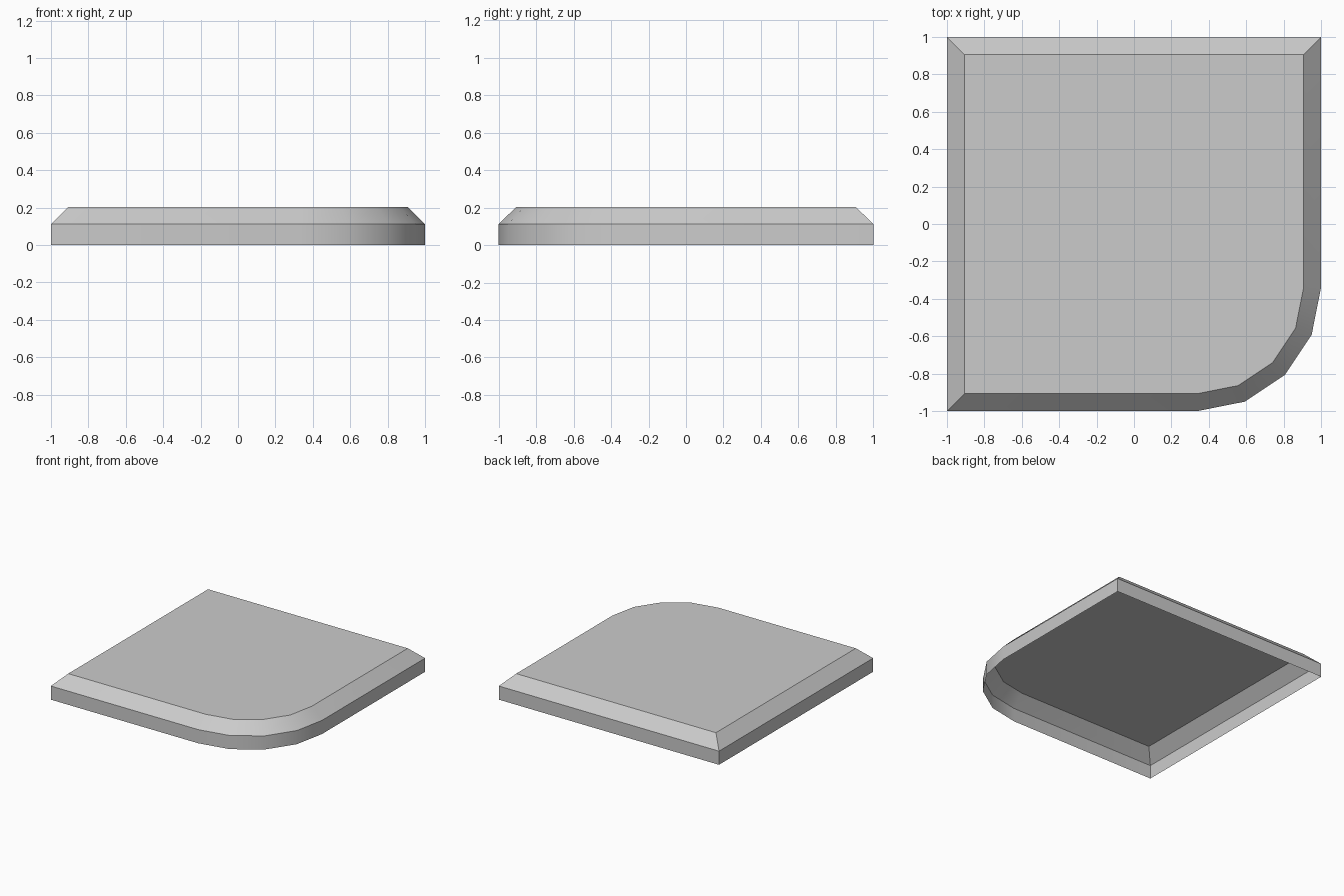
import bpy, bmesh
from math import sin, cos, pi

if "Cube" in bpy.data.objects:
    bpy.data.objects.remove(bpy.data.objects["Cube"])

ARC_CENTRE = 0.34   # rounded corner centre at (0.34, -0.34)
TOP = 0.203


def arc(edge):
    """Rounded corner, four segments, tangent to y=-edge and x=edge."""
    r = edge - ARC_CENTRE
    return [(ARC_CENTRE + r * sin(i * pi / 8), -ARC_CENTRE - r * cos(i * pi / 8))
            for i in range(5)]


def outline(edge):
    """Counter-clockwise square with one rounded corner."""
    return [(-edge, -edge)] + arc(edge) + [(edge, edge), (-edge, edge)]


def make_object(name, bm):
    mesh = bpy.data.meshes.new(name)
    bm.to_mesh(mesh)
    bm.free()
    obj = bpy.data.objects.new(name, mesh)
    bpy.context.collection.objects.link(obj)
    bpy.ops.object.select_all(action='DESELECT')
    obj.select_set(True)
    bpy.context.view_layer.objects.active = obj
    bpy.ops.object.shade_smooth_by_angle(angle=pi / 6)
    return obj


# Slab shell: upright wall, chamfer and flat top, open underneath
bm = bmesh.new()
rings = [[bm.verts.new((x, y, z)) for x, y in outline(edge)]
         for edge, z in ((1.0, 0.0), (1.0, 0.112), (0.907, TOP))]
for low, high in zip(rings, rings[1:]):
    for i in range(len(low)):
        j = (i + 1) % len(low)
        bm.faces.new((low[i], low[j], high[j], high[i]))
bm.faces.new(rings[-1])
make_object("tile_slab", bm)

# Curved border strip lying on the top, following the rounded corner
bm = bmesh.new()
sides = []
for edge in (0.835, 0.70):
    path = [(-0.84, -edge)] + arc(edge) + [(edge, 0.84)]
    sides.append([bm.verts.new((x, y, TOP + 0.001)) for x, y in path])
outer, inner = sides
for i in range(len(outer) - 1):
    bm.faces.new((outer[i], outer[i + 1], inner[i + 1], inner[i]))
make_object("border_strip", bm)

# Small square marker in the opposite corner
bm = bmesh.new()
bm.faces.new([bm.verts.new((x, y, TOP + 0.001)) for x, y in
              ((-0.84, 0.70), (-0.70, 0.70), (-0.70, 0.84), (-0.84, 0.84))])
make_object("corner_square", bm)
